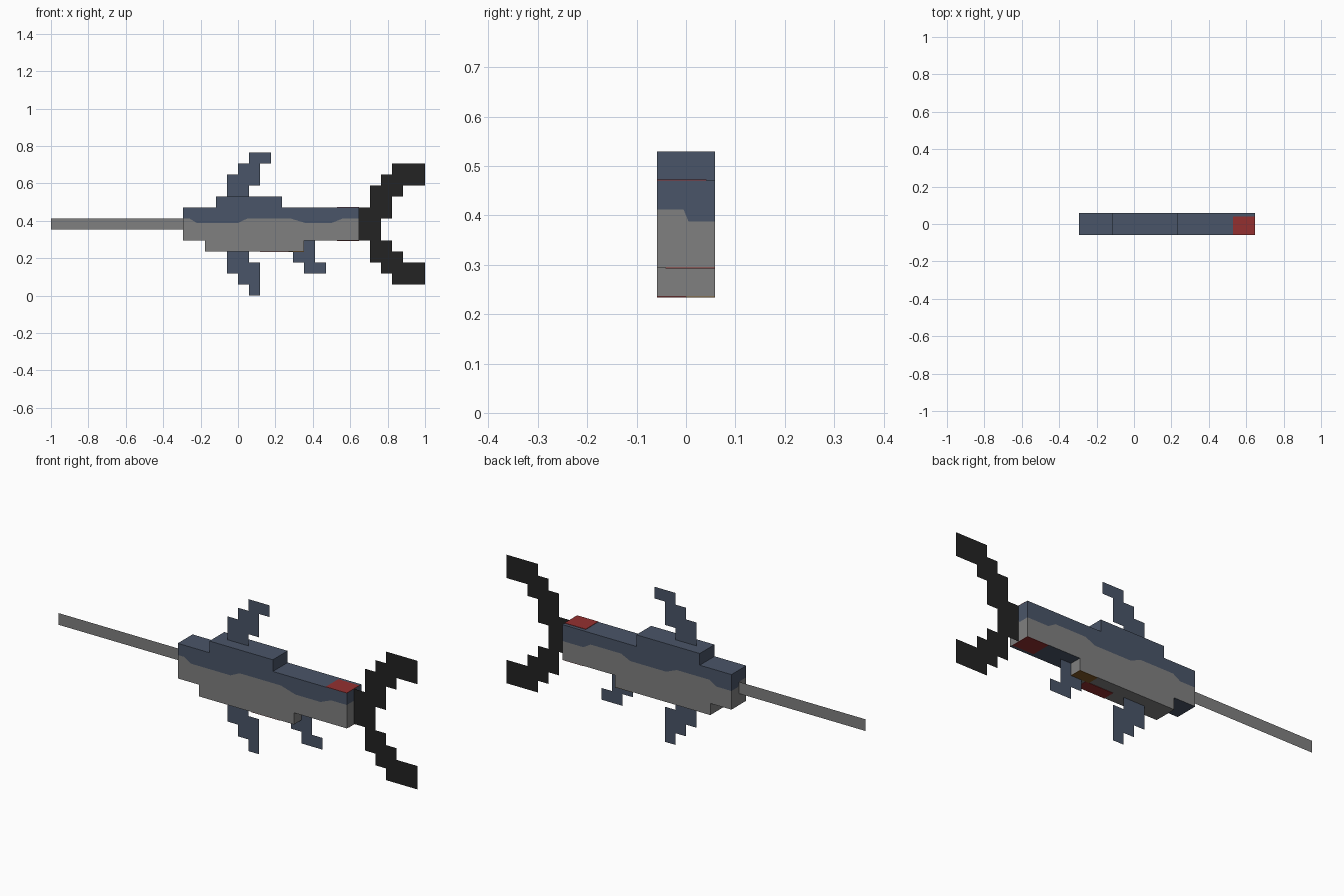
import bpy, bmesh

cube = bpy.data.objects.get("Cube")
if cube:
    bpy.data.objects.remove(cube, do_unlink=True)

U = 2 / 34  # one block cell


def material(name, rgb):
    lin = [((c / 255 + 0.055) / 1.055) ** 2.4 for c in rgb] + [1.0]
    m = bpy.data.materials.new(name)
    m.use_nodes = True
    m.diffuse_color = lin
    m.node_tree.nodes["Principled BSDF"].inputs["Base Color"].default_value = lin
    return m


BLUE = material("slate blue", (74, 85, 104))
GREY = material("mid grey", (128, 128, 128))
BLACK = material("soft black", (35, 35, 35))
RED = material("dark red", (148, 48, 48))
BROWN = material("ochre brown", (130, 92, 40))


def finish(bm, name, *mats):
    mesh = bpy.data.meshes.new(name)
    bm.to_mesh(mesh)
    bm.free()
    for m in mats:
        mesh.materials.append(m)
    ob = bpy.data.objects.new(name, mesh)
    bpy.context.collection.objects.link(ob)
    return ob


def box(name, x, y, z, mat, open_dir=0):
    """Box from (min, max) ranges in cells; open_dir drops the hidden top (1) or bottom (-1)."""
    bm = bmesh.new()
    bmesh.ops.create_cube(bm, size=1)
    for v in bm.verts:
        v.co = [U * (r[0] + (c + 0.5) * (r[1] - r[0])) for r, c in zip((x, y, z), v.co)]
    bm.normal_update()
    if open_dir:
        hidden = [f for f in bm.faces if f.normal.z * open_dir > 0.5]
        bmesh.ops.delete(bm, geom=hidden, context='FACES')
    return finish(bm, name, mat)


def sheet(name, strips, mat):
    """Flat stepped outline at y = 0 made of cell rectangles (x0, x1, z0, z1)."""
    bm = bmesh.new()
    for x0, x1, z0, z1 in strips:
        for i in range(x0, x1):
            for k in range(z0, z1):
                bm.faces.new([bm.verts.new((a * U, 0, b * U)) for a, b in
                              ((i, k), (i + 1, k), (i + 1, k + 1), (i, k + 1))])
    bmesh.ops.remove_doubles(bm, verts=bm.verts[:], dist=1e-4)
    bmesh.ops.dissolve_limit(bm, angle_limit=0.01, verts=bm.verts[:], edges=bm.edges[:])
    return finish(bm, name, mat)


# Torso: a wavy waterline around the box divides blue above from grey below
HI, LO = 0.412, 0.388
W, X0, X1 = U, -5 * U, 11 * U
front = [(X0, HI), (-0.26, HI), (-0.22, LO), (0.0, LO), (0.05, HI),
         (0.28, HI), (0.36, LO), (0.50, LO), (0.56, HI), (X1, HI)]
back = [(X1, LO), (0.53, LO), (0.49, HI), (0.32, HI), (0.27, LO),
        (0.07, LO), (0.01, HI), (-0.17, HI), (-0.21, LO), (X0, LO)]
ring = [(x, -W, z) for x, z in front] + [(X1, -0.005, HI), (X1, 0.005, LO)]
ring += [(x, W, z) for x, z in back] + [(X0, 0.005, LO), (X0, -0.005, HI)]

bm = bmesh.new()
low, mid, top = [[bm.verts.new((x, y, h or z)) for x, y, z in ring]
                 for h in (5 * U, None, 8 * U)]
for i in range(len(ring)):
    j = (i + 1) % len(ring)
    bm.faces.new((low[i], low[j], mid[j], mid[i])).material_index = 1
    bm.faces.new((mid[i], mid[j], top[j], top[i]))
bm.faces.new(top)
bm.faces.new(low[::-1])
finish(bm, "torso", BLUE, GREY)

# Raised back and belly
box("back_ridge", (-2, 4), (-1, 1), (8, 9), BLUE, -1)
box("belly", (-3, 6), (-1, 1), (4, 5), GREY, 1)

# Painted patches
T = 0.03
box("top_red_patch", (9, 11), (-1, 0.7), (8, 8 + T), RED)
box("under_tail_red_patch", (9, 11), (-0.7, 1), (5 - T, 5), RED)
box("belly_brown_patch", (4.3, 6), (0, 1), (4 - T, 4), BROWN)
box("belly_red_patch", (2, 4.6), (-1, 0), (4 - T, 4), RED)

# Bill, fins and tail
sheet("bill", [(-17, -5, 6, 7)], GREY)
sheet("dorsal_fin", [(-1, 1, 9, 10), (-1, 2, 10, 11), (0, 2, 11, 12), (1, 3, 12, 13)], BLUE)
sheet("ventral_fin", [(-1, 1, 3, 4), (-1, 2, 2, 3), (0, 2, 1, 2), (1, 2, 0, 1)], BLUE)
sheet("rear_fin", [(6, 7, 4, 5), (5, 7, 3, 4), (6, 8, 2, 3)], BLUE)
sheet("tail_fin", [(11, 12, 5, 8), (12, 13, 3, 10),
                   (13, 14, 7, 11), (14, 15, 9, 12), (15, 17, 10, 12),
                   (13, 14, 2, 5), (14, 15, 1, 4), (15, 17, 1, 3)], BLACK)
